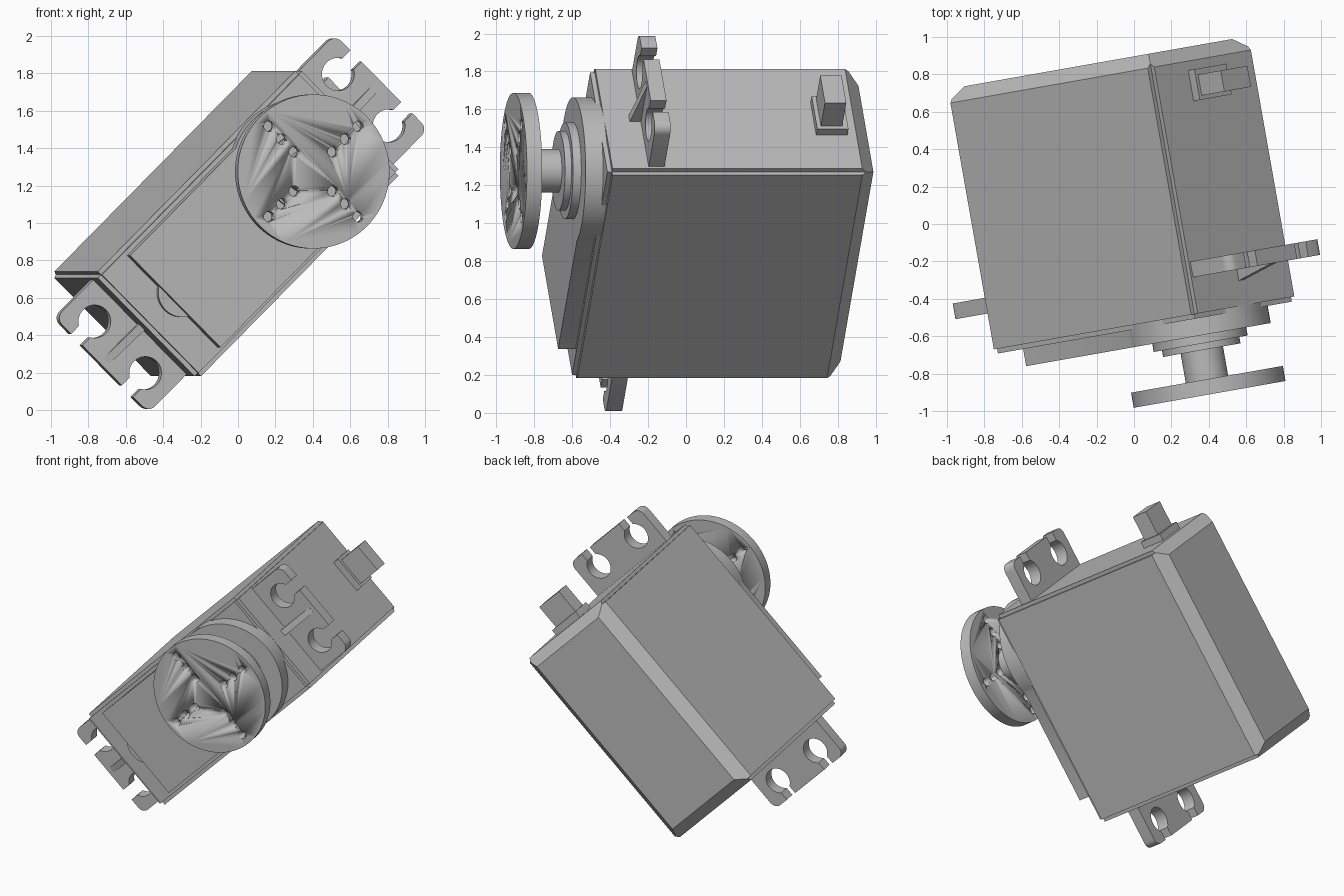
import bpy, bmesh, math
from mathutils import Matrix, Vector

cube = bpy.data.objects.get("Cube")
if cube:
    bpy.data.objects.remove(cube, do_unlink=True)

# One plain grey plastic
grey = bpy.data.materials.new("plain_grey")
grey.use_nodes = True
colour = (0.5, 0.5, 0.5, 1)
grey.diffuse_color = colour
grey.node_tree.nodes["Principled BSDF"].inputs["Base Color"].default_value = colour

# Local frame: x along the case, y across it, z out along the shaft
turn = math.radians(10)
c, s, r = math.cos(turn), math.sin(turn), math.sqrt(0.5)
FRAME = Matrix(((c * r, -c * r, s, -0.038),
                (s * r, -s * r, -c, -0.007),
                (r, r, 0, 0.997),
                (0, 0, 0, 1)))


def finish(name, bm):
    bmesh.ops.recalc_face_normals(bm, faces=bm.faces[:])
    mesh = bpy.data.meshes.new(name)
    bm.to_mesh(mesh)
    bm.free()
    mesh.materials.append(grey)
    obj = bpy.data.objects.new(name, mesh)
    bpy.context.collection.objects.link(obj)
    obj.matrix_world = FRAME
    bpy.ops.object.select_all(action="DESELECT")
    obj.select_set(True)
    bpy.context.view_layer.objects.active = obj
    bpy.ops.object.shade_smooth_by_angle(angle=math.radians(35))
    return obj


def add_box(bm, low, high):
    low, high = Vector(low), Vector(high)
    place = Matrix.Translation((low + high) / 2) @ Matrix.Diagonal((*(high - low), 1))
    return bmesh.ops.create_cube(bm, size=1, matrix=place)["verts"]


def add_cylinder(bm, x, y, radius, low, high, sides=64):
    bmesh.ops.create_cone(bm, cap_ends=True, segments=sides, radius1=radius, radius2=radius,
                          depth=high - low, matrix=Matrix.Translation((x, y, (low + high) / 2)))


def add_prism(bm, outline, low, high):
    face = bm.faces.new([bm.verts.new((x, y, low)) for x, y in outline])
    top = bmesh.ops.extrude_face_region(bm, geom=[face])["geom"]
    bmesh.ops.translate(bm, vec=(0, 0, high - low),
                        verts=[g for g in top if isinstance(g, bmesh.types.BMVert)])


def arc(x, y, radius, start, end, steps):
    angles = [start + (end - start) * i / steps for i in range(steps + 1)]
    return [(x + radius * math.cos(a), y + radius * math.sin(a)) for a in angles]


# Case: chamfered back, softly rounded sides and front
LONG, WIDE, FRONT, BACK = 0.7825, 0.396, 0.555, -0.883
bm = bmesh.new()
add_box(bm, (-LONG, -WIDE, BACK), (LONG, WIDE, FRONT))


def edges_at(level):
    return [e for e in bm.edges if all(abs(v.co.z - level) < 0.001 for v in e.verts)]


bmesh.ops.bevel(bm, geom=edges_at(BACK), offset=0.075, segments=1, affect="EDGES")
soft = [e for e in bm.edges if max(v.co.z for v in e.verts) > FRONT - 0.001]
bmesh.ops.bevel(bm, geom=soft, offset=0.025, segments=4, affect="EDGES")
finish("case", bm)

# Raised gear cover: narrow plate flowing into a round boss
SHAFT, PLATE, BOSS, COVER = 0.394, 0.347, 0.388, 0.648
meet = math.pi - math.asin(PLATE / BOSS)
bm = bmesh.new()
outline = [(-0.588, PLATE), (-0.588, -PLATE)] + arc(SHAFT, 0, BOSS, -meet, meet, 56)
add_prism(bm, outline, FRONT - 0.05, COVER)
finish("gear_cover", bm)

# Small round bump peeking out under the cover
bm = bmesh.new()
add_cylinder(bm, -0.52, 0, 0.132, FRONT - 0.05, 0.6)
finish("cover_bump", bm)

# Stepped collars and output shaft
for name, radius, low, high in (("lower_collar", 0.255, 0.62, 0.692),
                                ("upper_collar", 0.21, 0.67, 0.727),
                                ("output_shaft", 0.115, 0.7, 0.9)):
    bm = bmesh.new()
    add_cylinder(bm, SHAFT, 0, radius, low, high)
    finish(name, bm)

# Output disc with a cross of drilled holes
bm = bmesh.new()
add_cylinder(bm, SHAFT, 0, 0.412, 0.885, 0.967, 96)
disc = finish("output_disc", bm)
bm = bmesh.new()
for arm in range(4):
    angle = arm * math.pi / 2
    for reach in (0.148, 0.245, 0.342):
        add_cylinder(bm, SHAFT + reach * math.cos(angle), reach * math.sin(angle),
                     0.028, 0.8, 1.05, 20)
drill = finish("hole_cutter", bm)
drill.hide_render = True
cut = disc.modifiers.new("holes", "BOOLEAN")
cut.operation, cut.solver, cut.object = "DIFFERENCE", "EXACT", drill
bpy.context.view_layer.objects.active = disc
bpy.ops.object.modifier_apply(modifier=cut.name)
bpy.data.objects.remove(drill, do_unlink=True)

# Mounting tabs with open slotted holes, and a gusset on each
TIP, HALF, HOLE_X, HOLE_Y, HOLE, SLOT, ROUND = 1.072, 0.358, 0.935, 0.195, 0.088, 0.043, 0.05
gap = math.asin(SLOT / HOLE)
half = [(0.74, -HALF)]
half += arc(TIP - ROUND, ROUND - HALF, ROUND, -math.pi / 2, 0, 5)
half += [(TIP, -HOLE_Y - SLOT)]
half += arc(HOLE_X, -HOLE_Y, HOLE, 2 * math.pi - gap, gap, 28)
half += [(TIP, SLOT - HOLE_Y)]
tab = half + [(x, -y) for x, y in reversed(half)]
for side, name in ((1, "upper"), (-1, "lower")):
    bm = bmesh.new()
    add_prism(bm, [(side * x, y) for x, y in tab], 0.25, 0.335)
    finish(name + "_mounting_tab", bm)

    bm = bmesh.new()
    wedge = add_box(bm, (0.76, -0.022, 0.3), (1.04, 0.022, 0.4))
    for v in wedge:
        if v.co.x > 1 and v.co.z > 0.35:
            v.co.z = 0.336
        v.co.x *= side
    finish(name + "_gusset", bm)

# Cable outlet on the upper end
for name, wide, low, high, reach in (("cable_base", 0.122, -0.759, -0.592, 0.83),
                                     ("cable_plug", 0.102, -0.728, -0.614, 1.004)):
    bm = bmesh.new()
    add_box(bm, (0.76, -wide, low), (reach, wide, high))
    finish(name, bm)
